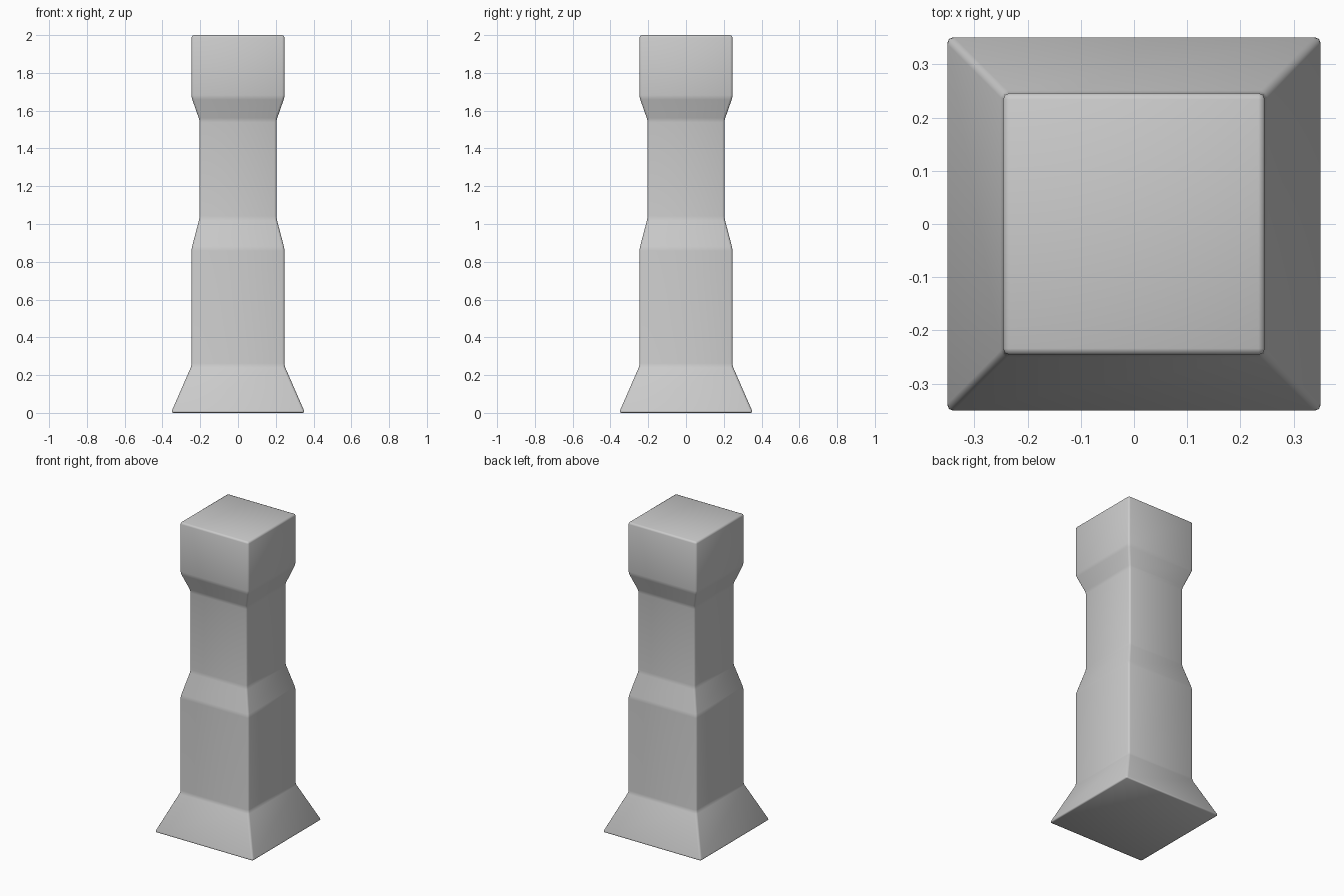
import bpy, bmesh

if "Cube" in bpy.data.objects:
    bpy.data.objects.remove(bpy.data.objects["Cube"])

# Square cross-section profile: (half width, height)
PROFILE = [(0.355, 0.0), (0.246, 0.25), (0.246, 0.87), (0.204, 1.03),
           (0.204, 1.55), (0.246, 1.67), (0.246, 2.0)]

# Stack square rings and bridge them into a closed pillar
bm = bmesh.new()
rings = [[bm.verts.new((sx * r, sy * r, z))
          for sx, sy in ((-1, -1), (1, -1), (1, 1), (-1, 1))]
         for r, z in PROFILE]
for low, high in zip(rings, rings[1:]):
    for i in range(4):
        j = (i + 1) % 4
        bm.faces.new((low[i], low[j], high[j], high[i]))
bm.faces.new(rings[0][::-1])
bm.faces.new(rings[-1])
bmesh.ops.recalc_face_normals(bm, faces=bm.faces)

mesh = bpy.data.meshes.new("pillar")
bm.to_mesh(mesh)
bm.free()
pillar = bpy.data.objects.new("pillar", mesh)
bpy.context.collection.objects.link(pillar)

# Softly rounded edges
bevel = pillar.modifiers.new("rounded_edges", "BEVEL")
bevel.width = 0.012
bevel.segments = 2
bevel.limit_method = 'ANGLE'
bevel.angle_limit = 0.17

# Smooth shading
mesh.shade_smooth()
